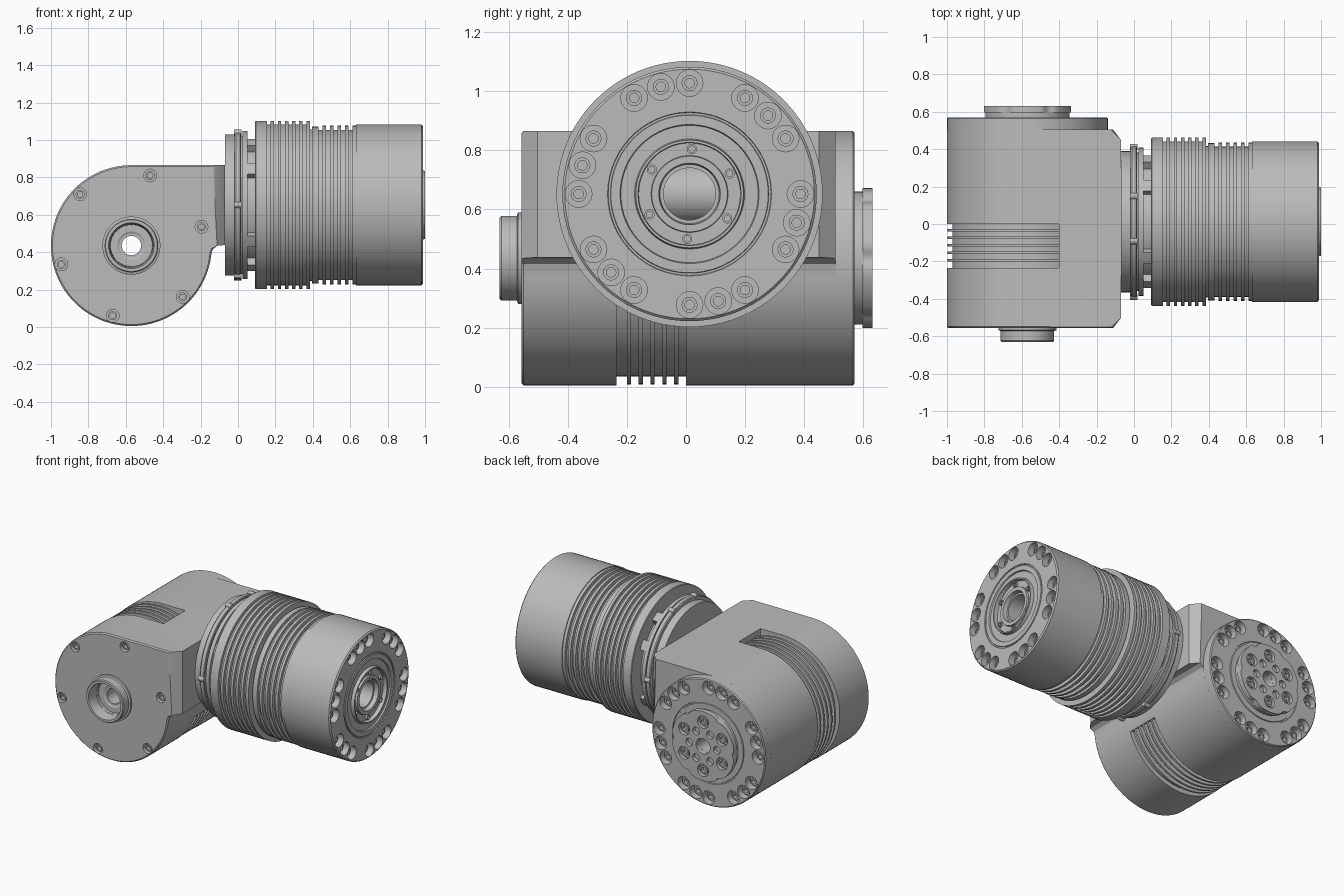
import bpy, bmesh
from math import cos, sin, radians, pi

cube = bpy.data.objects.get("Cube")
if cube:
    bpy.data.objects.remove(cube)

metal = bpy.data.materials.new("machined_grey")
metal.use_nodes = True
GREY = (0.5, 0.5, 0.5, 1)
metal.diffuse_color = GREY
metal.node_tree.nodes["Principled BSDF"].inputs["Base Color"].default_value = GREY

ELBOW = (-0.57, 0.435)   # x, z of the axis along y
ARM = (0.012, 0.652)     # y, z of the axis along x
R = 0.43


def finish(name, bm):
    bmesh.ops.recalc_face_normals(bm, faces=bm.faces)
    mesh = bpy.data.meshes.new(name)
    bm.to_mesh(mesh)
    bm.free()
    mesh.materials.append(metal)
    ob = bpy.data.objects.new(name, mesh)
    bpy.context.collection.objects.link(ob)
    return ob


def place(axis, centre, t, u, v):
    """Point at distance t along the axis, offset u, v across it."""
    if axis == 'X':
        return (t, centre[0] + u, centre[1] + v)
    return (centre[0] + u, t, centre[1] + v)


def add_lathe(bm, profile, axis, centre, n=96):
    """Closed (t, r) loop turned around an axis."""
    rings = []
    for i in range(n):
        a = 2 * pi * i / n
        rings.append([bm.verts.new(place(axis, centre, t, r * cos(a), r * sin(a)))
                      for t, r in profile])
    m = len(profile)
    for i in range(n):
        p, q = rings[i], rings[(i + 1) % n]
        for j in range(m):
            k = (j + 1) % m
            bm.faces.new((p[j], p[k], q[k], q[j]))


def lathe(name, profile, axis, centre, n=96):
    bm = bmesh.new()
    add_lathe(bm, profile, axis, centre, n)
    return finish(name, bm)


def add_prism(bm, pts, t0, t1, axis, centre=(0, 0)):
    a = [bm.verts.new(place(axis, centre, t0, u, v)) for u, v in pts]
    b = [bm.verts.new(place(axis, centre, t1, u, v)) for u, v in pts]
    bm.faces.new(a)
    bm.faces.new(b[::-1])
    for i in range(len(pts)):
        j = (i + 1) % len(pts)
        bm.faces.new((a[i], b[i], b[j], a[j]))


def arc(r, a0, a1, n, c=(0, 0)):
    angs = [radians(a0 + (a1 - a0) * i / n) for i in range(n + 1)]
    return [(c[0] + r * cos(a), c[1] + r * sin(a)) for a in angs]


def circle(r, c=(0, 0), n=24):
    return arc(r, 0, 360, n, c)[:-1]


def ring_points(r, angles):
    return [(r * cos(radians(a)), r * sin(radians(a))) for a in angles]


def cut(target, cutter):
    mod = target.modifiers.new("cut", 'BOOLEAN')
    mod.operation = 'DIFFERENCE'
    mod.solver = 'EXACT'
    mod.object = cutter
    bpy.context.view_layer.objects.active = target
    bpy.ops.object.modifier_apply(modifier=mod.name)
    bpy.data.objects.remove(cutter)


def drill(target, pts, radius, t0, t1, axis, centre):
    bm = bmesh.new()
    for p in pts:
        add_prism(bm, circle(radius, p), t0, t1, axis, centre)
    cut(target, finish("drill", bm))


def screws(name, pts, radius, t0, t1, axis, centre):
    """Socket screw heads sitting in their holes."""
    bm = bmesh.new()
    for u, v in pts:
        c = (centre[0] + u, centre[1] + v)
        prof = [(t0, radius), (t1, radius), (t1, radius * 0.6), (t0, radius * 0.6)]
        add_lathe(bm, prof, axis, c, 18)
    finish(name, bm)


# Elbow housing: round barrel with a block reaching towards the arm
bm = bmesh.new()
outline = arc(R, 90, 354, 88, ELBOW)
outline += [(-0.135, 0.415), (-0.112, 0.434), (-0.07, 0.438), (-0.07, 0.865)]
add_prism(bm, outline, -0.557, 0.505, 'Y')
corners = [e for e in bm.edges if all(v.co.x > -0.071 for v in e.verts)
           and abs(e.verts[0].co.y - e.verts[1].co.y) < 0.001]
bmesh.ops.bevel(bm, geom=corners, offset=0.055, segments=1, affect='EDGES')
rim = [e for e in bm.edges if all(v.co.y < -0.556 for v in e.verts)]
bmesh.ops.bevel(bm, geom=rim, offset=0.008, segments=1, affect='EDGES')
housing = finish("elbow_housing", bm)

# Cooling pocket around the barrel, with thin fins left in it
bm = bmesh.new()
pocket = arc(0.4, 64.8, 340, 90, ELBOW) + arc(0.5, 340, 90, 80, ELBOW) + [(-0.4, 0.935)]
add_prism(bm, pocket, -0.235, 0, 'Y')
cut(housing, finish("pocket", bm))
bm = bmesh.new()
for i in range(5):
    y = -0.2 + i * 0.04
    add_lathe(bm, [(y, 0.39), (y, 0.427), (y + 0.014, 0.427), (y + 0.014, 0.39)], 'Y', ELBOW)
finish("barrel_fins", bm)

# Through bore and cover screws
drill(housing, [(0, 0)], 0.052, -0.7, 0.7, 'Y', ELBOW)
drill(housing, [(0, 0)], 0.112, -0.7, -0.53, 'Y', ELBOW)
cover = ring_points(0.388, range(15, 375, 60))
drill(housing, cover, 0.034, -0.6, -0.52, 'Y', ELBOW)
screws("cover_screws", cover, 0.024, -0.521, -0.545, 'Y', ELBOW)

# Front boss
lathe("front_boss", [(-0.555, 0.155), (-0.568, 0.155), (-0.572, 0.143), (-0.624, 0.143),
                     (-0.63, 0.138), (-0.63, 0.122), (-0.6, 0.115), (-0.535, 0.112),
                     (-0.535, 0.075), (-0.525, 0.056), (-0.525, 0.11), (-0.555, 0.113)],
      'Y', ELBOW)

# Back cover with its bolt ring: a group of three every sixty degrees
bolt_angles = [60 * k + a for k in range(6) for a in (0, 30, 45)]
bolts = ring_points(0.375, bolt_angles)
back = lathe("back_cover", [(0.505, 0.052), (0.505, R), (0.564, R), (0.57, R - 0.006),
                            (0.57, 0.275), (0.564, 0.273), (0.564, 0.265), (0.57, 0.263),
                            (0.57, 0.052)], 'Y', ELBOW)
drill(back, bolts, 0.045, 0.52, 0.6, 'Y', ELBOW)
screws("back_bolts", bolts, 0.027, 0.519, 0.545, 'Y', ELBOW)

# Back output flange with a lobed edge
lathe("flange_base", [(0.569, 0.052), (0.569, 0.225), (0.598, 0.225), (0.598, 0.052)],
      'Y', ELBOW)
bm = bmesh.new()
lobes = []
for i in range(144):
    a = 2 * pi * i / 144
    r = 0.237 - 0.014 * max(0, cos(6 * a)) ** 4
    lobes.append((r * cos(a), r * sin(a)))
add_prism(bm, lobes, 0.597, 0.63, 'Y', ELBOW)
flange = finish("output_flange", bm)
large = ring_points(0.165, range(30, 390, 60))
small = ring_points(0.105, range(0, 360, 60))
drill(flange, [(0, 0)], 0.053, 0.5, 0.7, 'Y', ELBOW)
drill(flange, large, 0.042, 0.604, 0.7, 'Y', ELBOW)
drill(flange, small, 0.026, 0.604, 0.7, 'Y', ELBOW)
screws("flange_screws", large, 0.028, 0.603, 0.622, 'Y', ELBOW)

# Joint between elbow and arm
B = 0.088
lathe("joint_collar", [(-0.07, B), (-0.07, 0.377), (-0.018, 0.377), (-0.018, 0.398),
                       (-0.012, 0.403), (0.012, 0.403), (0.016, 0.398), (0.016, 0.37),
                       (0.024, 0.37), (0.024, 0.396), (0.05, 0.396), (0.05, 0.345),
                       (0.092, 0.345), (0.092, B)], 'X', ARM)
bm = bmesh.new()
for a in (30, 60, 120, 150, 210, 240, 300, 330):
    tab = arc(0.39, a - 5, a + 5, 6) + arc(0.34, a + 5, a - 5, 6)
    add_prism(bm, tab, 0.045, 0.095, 'X', ARM)
finish("joint_tabs", bm)
bm = bmesh.new()
for a in (70, 105, 180, 250, 285, 0):
    p = ring_points(0.4, [a])[0]
    add_prism(bm, circle(0.017, p, 12), -0.022, 0.02, 'X', ARM)
finish("collar_pins", bm)

# Arm body: two finned bands, a plain barrel and a stepped end face
prof = [(0.092, B), (0.092, 0.446), (0.096, 0.45), (0.155, 0.45)]
for i in range(6):
    x = 0.155 + i * 0.038
    prof += [(x, 0.43), (x + 0.02, 0.43), (x + 0.02, 0.45), (x + 0.038, 0.45)]
prof += [(0.385, 0.45), (0.385, 0.405), (0.396, 0.405), (0.396, 0.42), (0.43, 0.42)]
for i in range(5):
    x = 0.43 + i * 0.04
    prof += [(x, 0.402), (x + 0.022, 0.402), (x + 0.022, 0.424), (x + 0.04, 0.424)]
prof += [(0.632, 0.424), (0.632, R), (0.98, R), (0.988, R - 0.008),
         (0.988, 0.277), (0.982, 0.275), (0.982, 0.268), (0.988, 0.266),
         (0.988, 0.235), (0.978, 0.232), (0.978, 0.186), (1.0, 0.182),
         (1.0, 0.174), (0.972, 0.172), (0.972, 0.13), (0.985, 0.128),
         (0.985, 0.104), (0.955, 0.1), (0.955, B)]
arm = lathe("arm_body", prof, 'X', ARM)
drill(arm, bolts, 0.045, 0.93, 1.1, 'X', ARM)
screws("arm_bolts", bolts, 0.027, 0.929, 0.957, 'X', ARM)
screws("hub_screws", ring_points(0.152, range(27, 387, 60)), 0.017, 0.97, 0.985, 'X', ARM)

# Tube crossing the arm bore
lathe("cross_tube", [(-0.12, 0.03), (-0.12, 0.1), (0.14, 0.1), (0.14, 0.03)], 'Y',
      (0.2, ARM[1]), 48)

# Smooth the turned surfaces, keep machined edges crisp
bpy.ops.object.select_all(action='DESELECT')
for ob in bpy.context.collection.objects:
    if ob.type == 'MESH' and metal.name in ob.data.materials:
        ob.select_set(True)
        bpy.context.view_layer.objects.active = ob
bpy.ops.object.shade_smooth_by_angle(angle=radians(25))
